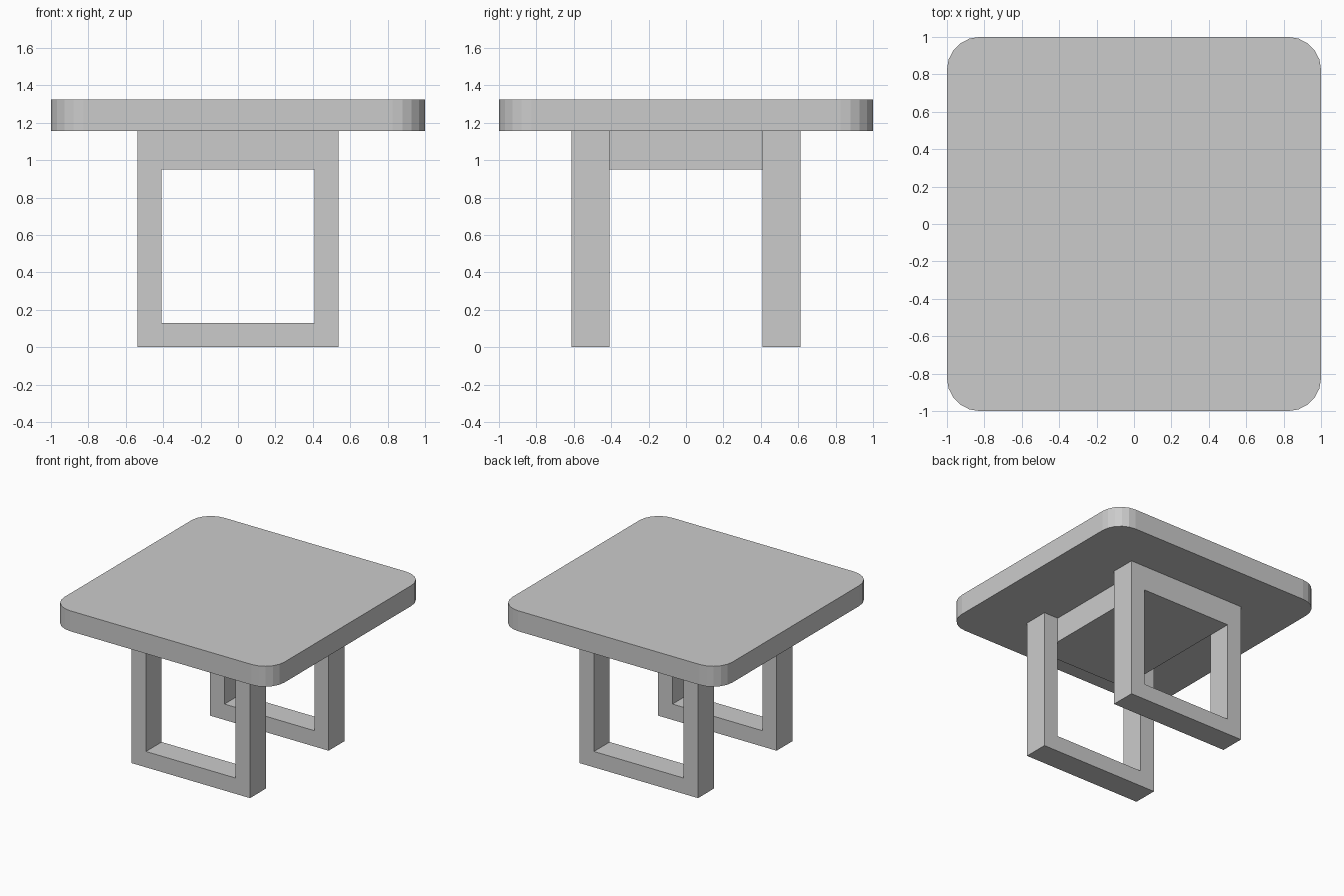
import bpy, bmesh
from math import sin, cos, pi

if "Cube" in bpy.data.objects:
    bpy.data.objects.remove(bpy.data.objects["Cube"])

TOP_Z, APRON_Z = 1.155, 0.95


def extruded(name, verts, faces, direction):
    """Make an object by extruding flat faces along a direction."""
    bm = bmesh.new()
    vs = [bm.verts.new(v) for v in verts]
    fs = [bm.faces.new([vs[i] for i in f]) for f in faces]
    # keep the starting faces so the solid is closed
    ext = bmesh.ops.extrude_face_region(bm, geom=fs, use_keep_orig=True)
    moved = [g for g in ext["geom"] if isinstance(g, bmesh.types.BMVert)]
    bmesh.ops.translate(bm, verts=moved, vec=direction)
    bmesh.ops.recalc_face_normals(bm, faces=bm.faces)
    mesh = bpy.data.meshes.new(name)
    bm.to_mesh(mesh)
    bm.free()
    obj = bpy.data.objects.new(name, mesh)
    bpy.context.collection.objects.link(obj)
    return obj


def rect(x, z0, z1, y):
    return [(-x, y, z0), (x, y, z0), (x, y, z1), (-x, y, z1)]


# Tabletop: square slab with rounded corners, five flat sides per corner
R, SEGS = 0.175, 5
outline = []
for k, (sx, sy) in enumerate([(1, 1), (-1, 1), (-1, -1), (1, -1)]):
    for i in range(SEGS + 1):
        a = (k + i / SEGS) * pi / 2
        outline.append((sx * (1 - R) + R * cos(a), sy * (1 - R) + R * sin(a), TOP_Z))
extruded("tabletop", outline, [range(len(outline))], (0, 0, 0.168))

# Leg frames: rectangular rings at front and back
ring = [(i, (i + 1) % 4, (i + 1) % 4 + 4, i + 4) for i in range(4)]
for name, y in (("front_leg_frame", -0.612), ("back_leg_frame", 0.408)):
    verts = rect(0.538, 0, TOP_Z, y) + rect(0.408, 0.13, APRON_Z, y)
    extruded(name, verts, ring, (0, 0.204, 0))

# Apron block joining the two frames under the top
extruded("apron_block", rect(0.408, APRON_Z, TOP_Z, -0.408), [range(4)], (0, 0.816, 0))
